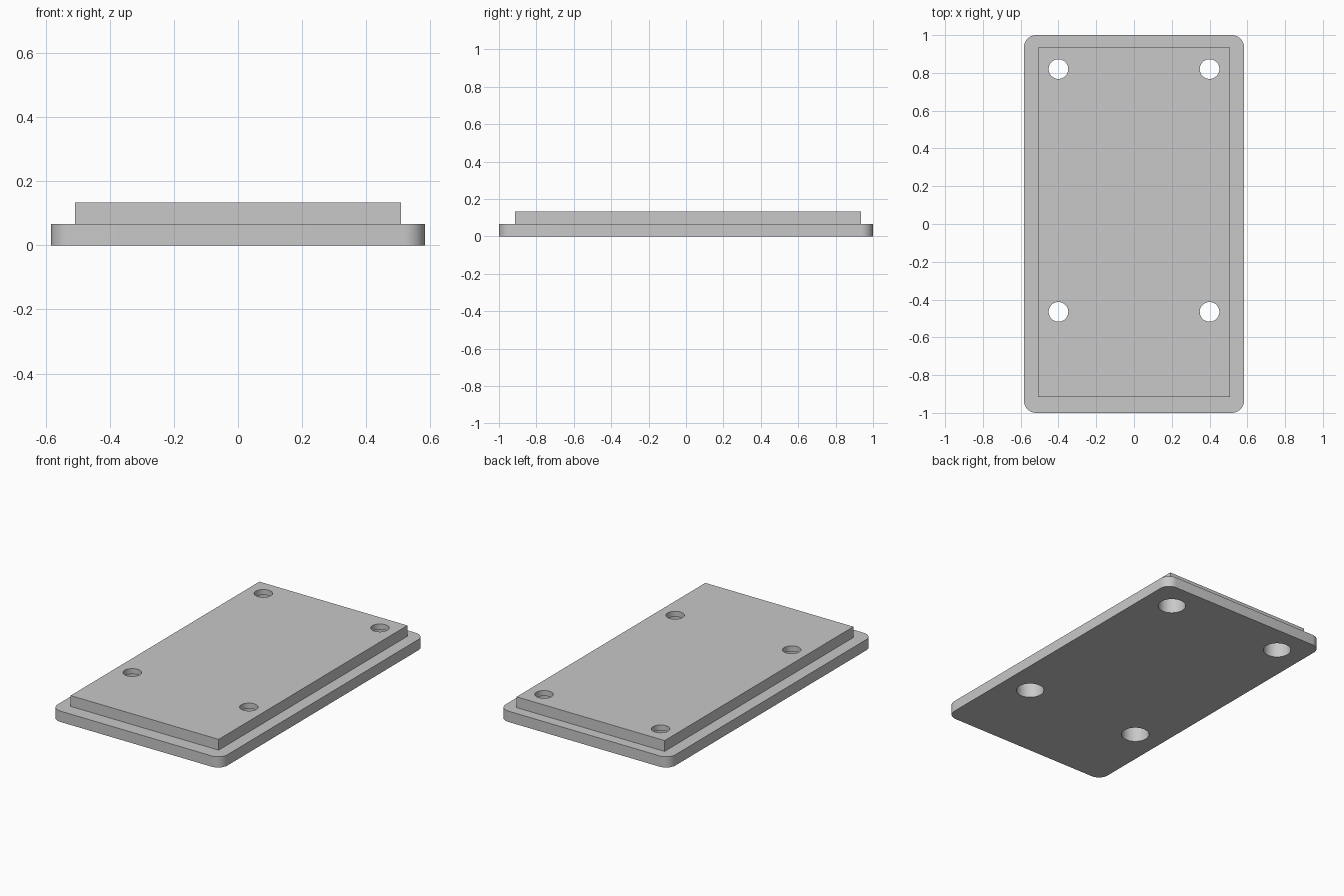
import bpy
import bmesh
from math import cos, sin, pi

if "Cube" in bpy.data.objects:
    bpy.data.objects.remove(bpy.data.objects["Cube"], do_unlink=True)

HALF_X, HALF_Y, CORNER = 0.583, 1.0, 0.065
BASE_TOP, PANEL_TOP = 0.067, 0.134
HOLE_R, BORE_R, BORE_TOP = 0.052, 0.08, 0.1

grey = bpy.data.materials.new("light_grey")
grey.use_nodes = True
colour = (0.58, 0.58, 0.58, 1)
grey.diffuse_color = colour
grey.node_tree.nodes["Principled BSDF"].inputs["Base Color"].default_value = colour


def extrude_outline(name, points, z0, z1):
    """Solid prism from a flat outline."""
    bm = bmesh.new()
    face = bm.faces.new([bm.verts.new((x, y, z0)) for x, y in points])
    top = bmesh.ops.extrude_face_region(bm, geom=[face])["geom"]
    for v in top:
        if isinstance(v, bmesh.types.BMVert):
            v.co.z = z1
    bmesh.ops.recalc_face_normals(bm, faces=bm.faces)
    mesh = bpy.data.meshes.new(name)
    bm.to_mesh(mesh)
    bm.free()
    mesh.materials.append(grey)
    ob = bpy.data.objects.new(name, mesh)
    bpy.context.collection.objects.link(ob)
    return ob


def arc(cx, cy, r, start, sweep, steps):
    return [(cx + r * cos(start + sweep * i / steps),
             cy + r * sin(start + sweep * i / steps)) for i in range(steps + 1)]


def combine(target, tool, operation):
    """Apply a boolean and remove the tool."""
    tool.hide_render = True
    mod = target.modifiers.new("cut", 'BOOLEAN')
    mod.operation, mod.object, mod.solver = operation, tool, 'EXACT'
    bpy.context.view_layer.objects.active = target
    bpy.ops.object.modifier_apply(modifier=mod.name)
    bpy.data.objects.remove(tool, do_unlink=True)


# Base plate with rounded corners
outline = []
for i, (sx, sy) in enumerate([(1, 1), (-1, 1), (-1, -1), (1, -1)]):
    outline += arc(sx * (HALF_X - CORNER), sy * (HALF_Y - CORNER), CORNER,
                   i * pi / 2, pi / 2, 10)
plate = extrude_outline("cover_plate", outline, 0, BASE_TOP)

# Raised square-cornered panel, set slightly towards the back
panel = extrude_outline("raised_panel", [(-0.508, -0.915), (0.508, -0.915),
                                         (0.508, 0.935), (-0.508, 0.935)],
                        BASE_TOP / 2, PANEL_TOP)
combine(plate, panel, 'UNION')

# Screw holes, counterbored from underneath
for x in (-0.4, 0.4):
    for y in (-0.465, 0.82):
        for r, top in ((BORE_R, BORE_TOP), (HOLE_R, 0.2)):
            circle = arc(x, y, r, 0, 2 * pi, 40)[:-1]
            combine(plate, extrude_outline("hole_cutter", circle, -0.1, top), 'DIFFERENCE')

# Smooth round walls, crisp edges
bpy.ops.object.select_all(action='DESELECT')
plate.select_set(True)
bpy.context.view_layer.objects.active = plate
bpy.ops.object.shade_smooth_by_angle(angle=pi / 6)
